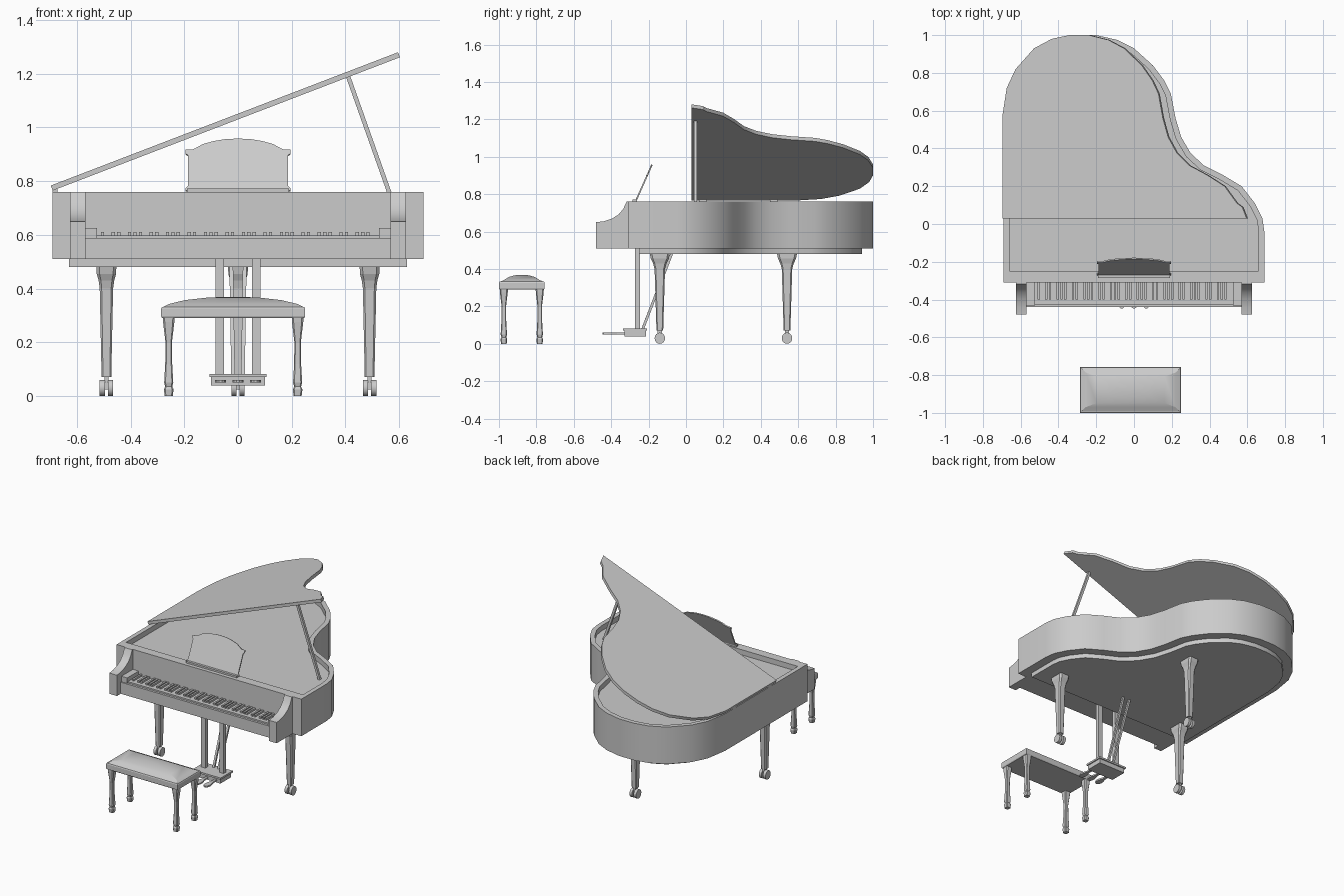
import bpy, bmesh
from math import sin, cos, pi, radians
from mathutils import Vector

if "Cube" in bpy.data.objects:
    bpy.data.objects.remove(bpy.data.objects["Cube"])


def loft(name, loops, smooth=False):
    """Bridge equal-length point loops and cap both ends."""
    bm = bmesh.new()
    rows = [[bm.verts.new(p) for p in lp] for lp in loops]
    n = len(rows[0])
    for a, b in zip(rows, rows[1:]):
        for i in range(n):
            j = (i + 1) % n
            bm.faces.new((a[i], a[j], b[j], b[i]))
    bm.faces.new(rows[0])
    bm.faces.new(rows[-1])
    bmesh.ops.recalc_face_normals(bm, faces=bm.faces)
    me = bpy.data.meshes.new(name)
    bm.to_mesh(me)
    bm.free()
    ob = bpy.data.objects.new(name, me)
    bpy.context.collection.objects.link(ob)
    if smooth:
        bpy.ops.object.select_all(action='DESELECT')
        ob.select_set(True)
        bpy.context.view_layer.objects.active = ob
        bpy.ops.object.shade_smooth_by_angle(angle=radians(32))
    return ob


def at(pts, z):
    return [(x, y, z) for x, y in pts]


def box(name, x0, x1, y0, y1, z0, z1):
    r = [(x0, y0), (x1, y0), (x1, y1), (x0, y1)]
    return loft(name, [at(r, z0), at(r, z1)])


def chamfer_rect(cx, cy, hx, hy, c=0.3):
    """Rectangle with cut corners, for turned-style square legs."""
    k = min(hx, hy) * c
    q = [(hx, hy - k), (hx - k, hy), (k - hx, hy), (-hx, hy - k),
         (-hx, k - hy), (k - hx, -hy), (hx - k, -hy), (hx, k - hy)]
    return [(cx + x, cy + y) for x, y in q]


def leg(name, cx, cy, sections):
    return loft(name, [at(chamfer_rect(cx, cy, hx, hy), z) for z, hx, hy in sections])


def bar(name, a, b, r):
    """Square bar between two points."""
    a, b = Vector(a), Vector(b)
    d = (b - a).normalized()
    u = d.cross(Vector((0, 1, 0) if abs(d.y) < 0.5 else (1, 0, 0))).normalized() * r
    v = d.cross(u).normalized() * r
    ring = [u + v, u - v, -u - v, v - u]
    return loft(name, [[a + p for p in ring], [b + p for p in ring]])


def inset(pts, d):
    """Shrink a clockwise outline by d."""
    out, n = [], len(pts)
    for i in range(n):
        p0, p, p1 = (Vector(pts[k % n]) for k in (i - 1, i, i + 1))
        e0, e1 = (p - p0).normalized(), (p1 - p).normalized()
        n0, n1 = Vector((e0.y, -e0.x)), Vector((e1.y, -e1.x))
        out.append(tuple(p + (n0 + n1) * d / (1 + n0.dot(n1))))
    return out


# Case outline: straight left side, round tail, S-curved right side
curve = [(-.69, .57), (-.665, .72), (-.615, .82), (-.51, .93), (-.41, .98), (-.31, 1),
         (-.2, 1), (-.09, .975), (0, .93), (.1, .84), (.16, .76), (.195, .69), (.22, .56),
         (.25, .46), (.3, .375), (.37, .31), (.47, .26), (.57, .2), (.64, .11), (.68, .03)]
outline = [(-.69, -.31)] + curve + [(.69, -.04), (.69, -.31)]
inner = inset(outline, .03)
inner[0], inner[-1] = (-.66, -.25), (.66, -.25)
base = inset(outline, .06)

# Case with raised rim and recessed top, and the base beneath
loft("case", [at(outline, .51), at(outline, .76), at(inner, .76), at(inner, .725)], True)
loft("base_plate", [at(base, .48), at(base, .512)], True)

# Raised lid, hinged along the left side
lid_shape = [(0, .03)] + [(x + .69, y) for x, y in curve[:-1]] + [(1.36, .09), (1.385, .03)]
lid = loft("lid", [at(lid_shape, 0), at(lid_shape, .02)], True)
lid.location = (-.69, 0, .765)
lid.rotation_euler = (0, -radians(21), 0)
for y in (.09, .47):
    box("lid_hinge", -.69, -.672, y - .02, y + .02, .755, .775)
bar("lid_prop", (.575, .05, .725), (.41, .05, 1.19), .008)

# Curved arms and cheek blocks beside the keys
arm = [(-.48, .51), (-.48, .65), (-.44, .655), (-.395, .67), (-.36, .692),
       (-.335, .722), (-.318, .76), (-.305, .76), (-.305, .51)]
for s in (-1, 1):
    loft("arm", [[(s * x, y, z) for y, z in arm] for x in (.568, .625)], True)
    x0, x1 = sorted((s * .525, s * .57))
    box("cheek_block", x0, x1, -.432, -.305, .51, .625)

# Keyboard
box("key_bed", -.57, .57, -.44, -.305, .51, .588)
box("white_keys", -.525, .525, -.425, -.305, .585, .598)
w = 1.05 / 52
for i in range(51):
    if i % 7 in (0, 2, 3, 5, 6):
        x = -.525 + (i + 1) * w
        box("black_key", x - .006, x + .006, -.4, -.305, .595, .61)

# Music stand with shaped top, leaning back
half = [(.195, 0), (.195, .01), (.187, .018), (.187, .145), (.195, .15), (.195, .167),
        (.17, .167), (.16, .172), (.13, .19), (.09, .202), (.045, .21)]
shape = half + [(0, .212)] + [(-x, z) for x, z in reversed(half)]
stand = loft("music_stand", [[(x, y, z) for x, z in shape] for y in (0, .008)])
stand.location = (0, -.272, .765)
stand.rotation_euler = (-radians(24), 0, 0)
box("music_ledge", -.19, .19, -.285, -.262, .758, .772)

# Three legs on twin-wheel casters
leg_form = [(.485, .037, .054), (.455, .036, .048), (.43, .029, .036),
            (.4, .025, .028), (.07, .018, .018)]
for name, cx, cy in (("front_leg", -.49, -.14), ("front_leg", .49, -.14), ("back_leg", 0, .54)):
    leg(name, cx, cy, leg_form)
    box("caster_fork", cx - .007, cx + .007, cy - .012, cy + .012, .025, .075)
    for s in (-1, 1):
        circle = [(cy + .028 * cos(a * pi / 8), .03 + .03 * sin(a * pi / 8)) for a in range(16)]
        loft("caster_wheel", [[(cx + s * x, y, z) for y, z in circle] for x in (.006, .025)], True)

# Pedal lyre: posts, braces, box and pedals
for s in (-1, 1):
    box("lyre_post", s * .068 - .016, s * .068 + .016, -.273, -.247, .075, .512)
    bar("lyre_brace", (s * .018, -.235, .07), (s * .025, -.075, .485), .007)
box("pedal_box", -.1, .1, -.33, -.215, .04, .072)
box("pedal_box_top", -.107, .107, -.337, -.208, .07, .082)
side = [(.008, -.32), (.009, -.37), (.018, -.4), (.02, -.42), (.014, -.44), (.005, -.447)]
for cx in (-.065, 0, .065):
    p = [(cx + x, y) for x, y in side] + [(cx - x, y) for x, y in reversed(side)]
    loft("pedal", [at(p, .05), at(p, .06)])

# Bench: frame, domed cushion, four legs
bx, by, hx, hy = -.018, -.878, .268, .122


def rect(a, b, z):
    return [(bx + i * a, by + j * b, z) for i, j in ((1, 1), (-1, 1), (-1, -1), (1, -1))]


loft("bench_frame", [rect(hx - .004, hy - .004, .29), rect(hx, hy, .296),
                     rect(hx, hy, .326), rect(hx - .003, hy - .003, .332)])
loft("bench_cushion", [rect(hx - .003, hy - .003, .33), rect(hx - .03, hy - .03, .343),
                       rect(.18, .07, .357), rect(.1, .038, .366), rect(.04, .015, .369)], True)
bench_leg = [(.295, .022, .022), (.275, .021, .021), (.2, .012, .012), (.12, .013, .013),
             (.05, .017, .017), (.035, .013, .013), (.025, .018, .018), (0, .015, .015)]
for i in (-1, 1):
    for j in (-1, 1):
        leg("bench_leg", bx + i * .24, by + j * .096, bench_leg)
